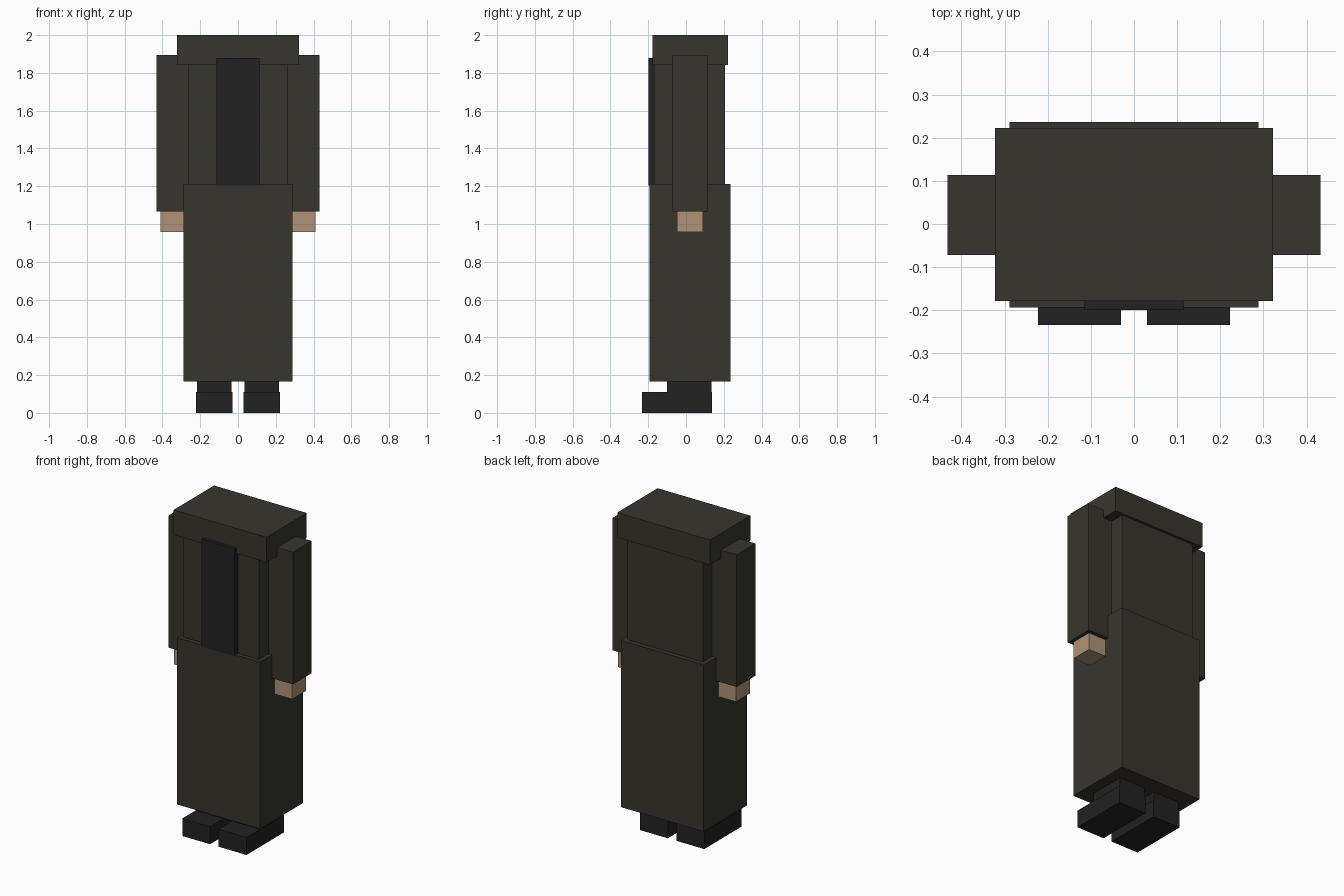
import bpy

if "Cube" in bpy.data.objects:
    bpy.data.objects.remove(bpy.data.objects["Cube"])


def material(name, rgb):
    m = bpy.data.materials.new(name)
    m.diffuse_color = (*rgb, 1)
    m.use_nodes = True
    m.node_tree.nodes["Principled BSDF"].inputs["Base Color"].default_value = m.diffuse_color
    return m


olive = material("dark olive cloth", (0.038, 0.036, 0.027))
black = material("black cloth", (0.016, 0.016, 0.016))
skin = material("tan skin", (0.44, 0.29, 0.19))


def box(name, mat, x, y, z):
    """Box spanning the given (min, max) ranges."""
    spans = (x, y, z)
    bpy.ops.mesh.primitive_cube_add(size=1)
    ob = bpy.context.object
    ob.name = name
    for v in ob.data.vertices:
        v.co = [(a + b) / 2 + c * (b - a) for c, (a, b) in zip(v.co, spans)]
    ob.data.materials.append(mat)
    return ob


def pair(name, mat, x, y, z):
    """Matching boxes on both sides of the body."""
    box(name + "_right", mat, x, y, z)
    box(name + "_left", mat, (-x[1], -x[0]), y, z)


# Coat: shoulder cape, upper body, long skirt
box("shoulder_cape", olive, (-0.322, 0.322), (-0.178, 0.222), (1.843, 2.0))
box("torso", olive, (-0.261, 0.261), (-0.166, 0.206), (1.20, 1.85))
box("coat_skirt", olive, (-0.288, 0.288), (-0.193, 0.236), (0.165, 1.212))

# Dark shirt strip down the chest
box("front_panel", black, (-0.115, 0.115), (-0.199, -0.16), (1.205, 1.88))

# Arms
pair("sleeve", olive, (0.25, 0.432), (-0.072, 0.114), (1.065, 1.895))
pair("hand", skin, (0.27, 0.41), (-0.048, 0.09), (0.957, 1.08))

# Legs and shoes
pair("leg", black, (0.035, 0.218), (-0.1, 0.135), (0.1, 0.3))
pair("shoe", black, (0.03, 0.223), (-0.234, 0.137), (0.0, 0.11))
